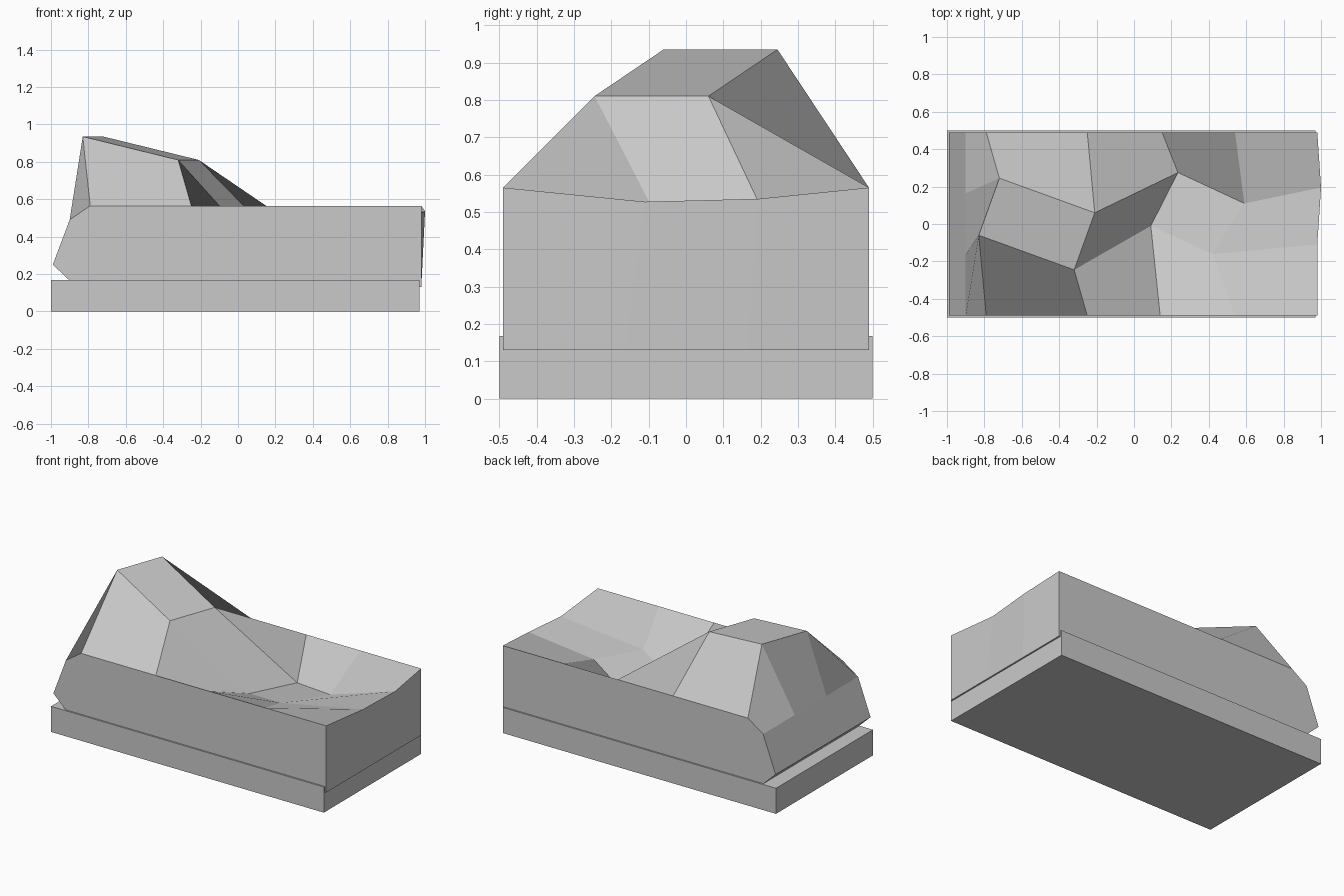
import bpy
import bmesh

cube = bpy.data.objects.get("Cube")
if cube:
    bpy.data.objects.remove(cube)

# One stone grey for everything
stone = bpy.data.materials.new("stone_grey")
stone.use_nodes = True
colour = (0.59, 0.59, 0.59, 1)
stone.diffuse_color = colour
stone.node_tree.nodes["Principled BSDF"].inputs["Base Color"].default_value = colour


def finish(name, bm):
    """Turn a bmesh into a flat-shaded object."""
    bmesh.ops.recalc_face_normals(bm, faces=bm.faces)
    mesh = bpy.data.meshes.new(name)
    bm.to_mesh(mesh)
    bm.free()
    mesh.materials.append(stone)
    obj = bpy.data.objects.new(name, mesh)
    bpy.context.collection.objects.link(obj)
    return obj


# Base slab
bm = bmesh.new()
bmesh.ops.create_cube(bm, size=1)
for v in bm.verts:
    v.co.x = v.co.x * 1.97 - 0.015
    v.co.z = (v.co.z + 0.5) * 0.167
finish("base_slab", bm)

# Rock block: stations run from the left bottom edge, over the top, to the right
HALF = 0.49
RIM = 0.565


def straight(x, z):
    """Station with the same x and z all the way across."""
    return [(x, y, z) for y in (-HALF, -HALF / 3, HALF / 3, HALF)]


def bent(x_front, x_back, front_mid, back_mid):
    """Station that meets the rim at both sides and bends in between."""
    return [(x_front, -HALF, RIM), front_mid, back_mid, (x_back, HALF, RIM)]


stations = [
    straight(-0.88, 0.13),
    straight(-0.90, 0.165),
    straight(-0.99, 0.25),
    straight(-0.90, 0.49),
    bent(-0.79, -0.79, (-0.83, -0.06, 0.935), (-0.72, 0.245, 0.935)),   # peak
    bent(-0.25, -0.25, (-0.32, -0.245, 0.81), (-0.21, 0.06, 0.81)),     # shoulder
    bent(0.14, 0.15, (0.09, -0.01, 0.355), (0.235, 0.275, 0.355)),      # hollow
    bent(0.54, 0.54, (0.42, -0.16, 0.44), (0.59, 0.11, 0.435)),
    bent(0.98, 0.98, (0.98, -0.11, 0.527), (1.0, 0.195, 0.535)),        # right lip
    straight(0.98, 0.13),
]

bm = bmesh.new()
grid = [[bm.verts.new(p) for p in row] for row in stations]
# Skin between neighbouring stations, wrapping round to close the underside
for i, row in enumerate(grid):
    after = grid[(i + 1) % len(grid)]
    for j in range(3):
        bm.faces.new((row[j], row[j + 1], after[j + 1], after[j]))
# Flat front and back walls
for side in (0, 3):
    bm.faces.new([row[side] for row in grid])
finish("rock_block", bm)
